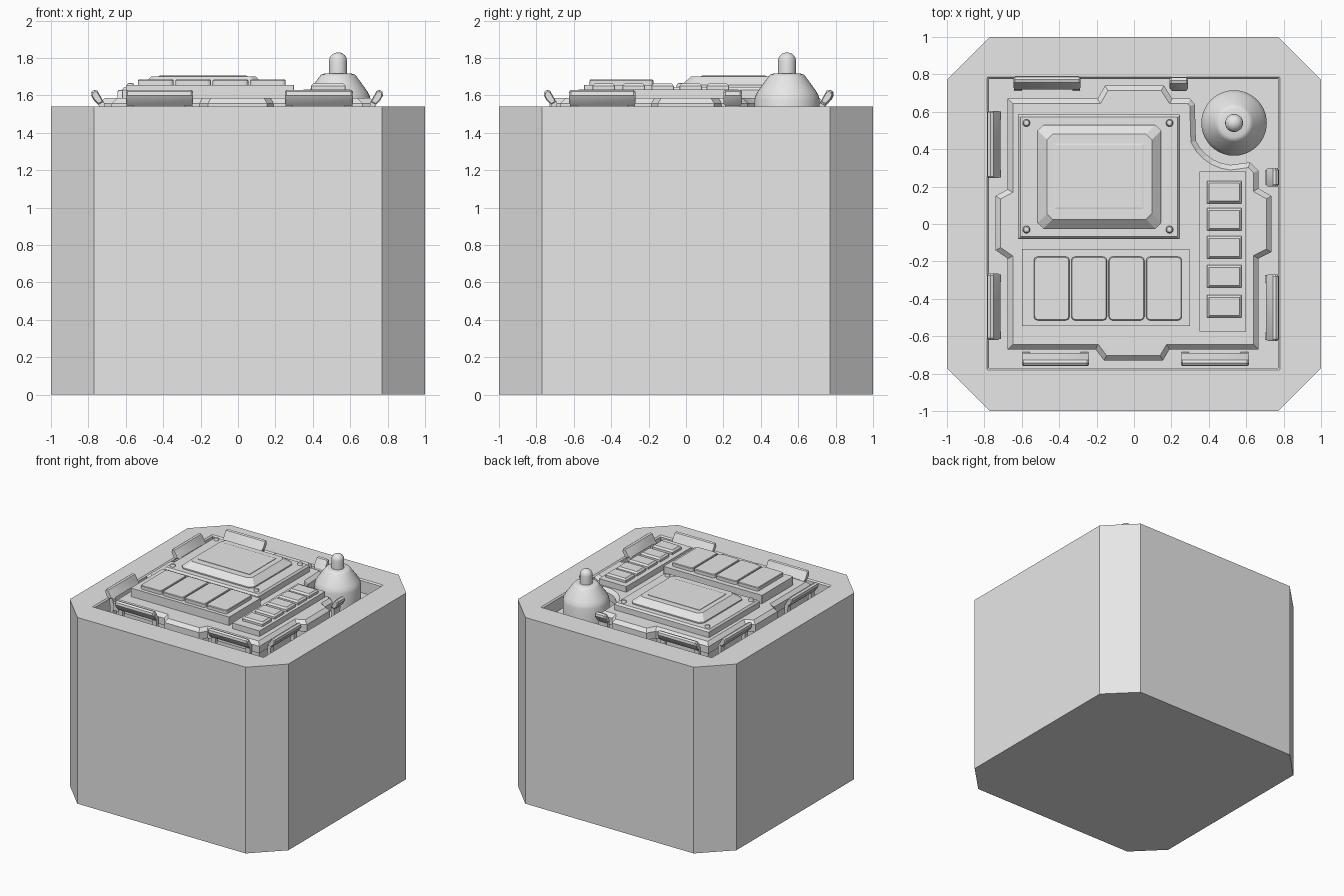
import bpy, bmesh, math
from mathutils import Vector

if "Cube" in bpy.data.objects:
    bpy.data.objects.remove(bpy.data.objects["Cube"])

grey = bpy.data.materials.new("plain_grey")
grey.diffuse_color = (0.8, 0.8, 0.8, 1)
grey.use_nodes = True
grey.node_tree.nodes["Principled BSDF"].inputs["Base Color"].default_value = grey.diffuse_color
FLOOR = 1.43


def finish(name, bm, smooth=None):
    bmesh.ops.recalc_face_normals(bm, faces=bm.faces)
    me = bpy.data.meshes.new(name)
    bm.to_mesh(me)
    bm.free()
    ob = bpy.data.objects.new(name, me)
    bpy.context.collection.objects.link(ob)
    me.materials.append(grey)
    if smooth:
        bpy.ops.object.select_all(action='DESELECT')
        ob.select_set(True)
        bpy.context.view_layer.objects.active = ob
        bpy.ops.object.shade_smooth_by_angle(angle=math.radians(smooth))
    return ob


def rrect(x0, x1, y0, y1, r=0.002, n=1):
    """Rectangle outline with rounded corners (n=1 gives chamfers)."""
    pts = []
    for cx, cy, a in ((x1 - r, y1 - r, 0), (x0 + r, y1 - r, 90),
                      (x0 + r, y0 + r, 180), (x1 - r, y0 + r, 270)):
        for i in range(n + 1):
            t = math.radians(a + 90 * i / n)
            pts.append((cx + r * math.cos(t), cy + r * math.sin(t)))
    return pts


def loft(name, rings, smooth=None):
    """Skin a stack of equal-count (outline, z) rings and cap both ends."""
    bm = bmesh.new()
    vs = [[bm.verts.new((x, y, z)) for x, y in pts] for pts, z in rings]
    for a, b in zip(vs, vs[1:]):
        for i in range(len(a)):
            j = (i + 1) % len(a)
            bm.faces.new((a[i], a[j], b[j], b[i]))
    bm.faces.new(vs[0])
    bm.faces.new(vs[-1])
    return finish(name, bm, smooth)


def block(name, x0, x1, y0, y1, levels, r=0.002, n=1):
    """Stepped block: levels are (inset, z) pairs."""
    return loft(name, [(rrect(x0 + d, x1 - d, y0 + d, y1 - d, r, n), z) for d, z in levels])


def lathe(name, profile, cx, cy, n=32):
    return loft(name, [([(cx + r * math.cos(2 * math.pi * i / n),
                          cy + r * math.sin(2 * math.pi * i / n)) for i in range(n)], z)
                       for r, z in profile], 35)


# Housing with chamfered corners and a square well in the top
loft("housing", [(rrect(-1, 1, -1, 1, 0.23), 0), (rrect(-1, 1, -1, 1, 0.23), 1.54),
                 (rrect(-.785, .78, -.78, .785), 1.54), (rrect(-.775, .77, -.77, .775), 1.53),
                 (rrect(-.775, .77, -.77, .775), FLOOR)])

# Main panel, notched around the dome
arc = [(0.535 + 0.225 * math.cos(math.radians(a)), 0.54 + 0.225 * math.sin(math.radians(a)))
       for a in range(205, 266, 12)]
outline = [(-.675, -.67), (-.205, -.67), (-.16, -.73), (.155, -.73), (.19, -.67), (.665, -.67),
           (.665, -.185), (.735, -.15), (.735, .15), (.665, .19), (.665, .285), (.62, .33)]
outline += arc[::-1] + [(.325, .64), (.30, .67), (.205, .67), (.16, .74), (-.155, .74),
                        (-.195, .67), (-.675, .67), (-.675, .185), (-.74, .15), (-.74, -.14),
                        (-.675, -.185)]


def panel(name, scale, z0, z1, bevel):
    bm = bmesh.new()
    face = bm.faces.new([bm.verts.new((x * scale, y * scale, z0)) for x, y in outline])
    ext = bmesh.ops.extrude_face_region(bm, geom=[face])
    top = [v for v in ext["geom"] if isinstance(v, bmesh.types.BMVert)]
    for v in top:
        v.co.z = z1
    if bevel:
        edges = [e for e in bm.edges if all(v.co.z == z1 or abs(v.co.z - z1) < 1e-5 for v in e.verts)]
        bmesh.ops.bevel(bm, geom=edges, offset=bevel, segments=1, affect='EDGES')
    return finish(name, bm)


panel("panel_underlay", 0.97, FLOOR, 1.50, 0)
panel("main_panel", 1.0, 1.50, 1.585, 0.027)

# Screen plate, raised bezel with sunken display, corner screws
block("screen_plate", -.62, .245, -.08, .585, [(0, 1.57), (0, 1.63), (.012, 1.645)])
block("screen_bezel", -.515, .145, -.025, .53,
      [(0, 1.63), (0, 1.655), (.045, 1.695), (.05, 1.70)], 0.03)
block("display", -.425, .05, .08, .43, [(0, 1.69), (0, 1.704), (.008, 1.706)])
for x in (-.575, .19):
    for y in (-.03, .54):
        lathe("screw", [(.02, 1.635), (.02, 1.655), (.014, 1.664), (.005, 1.667)], x, y, 16)

# Wide keypad with four rounded keys
block("keypad_base", -.60, .30, -.545, -.135, [(0, 1.57), (0, 1.655)])
for i in range(4):
    x = -.535 + .2 * i
    block("wide_key", x, x + .19, -.515, -.175,
          [(0, 1.64), (0, 1.68), (.004, 1.685)], 0.02, 4)

# Narrow column with five small keys
block("column_base", .35, .60, -.575, .28, [(0, 1.57), (0, 1.632)])
for y in (.17, .025, -.125, -.28, -.44):
    block("small_key", .39, .575, y - .06, y + .06,
          [(0, 1.62), (0, 1.65), (.012, 1.664)])

# Dome with a rounded pin
lathe("dome", [(.175, FLOOR), (.175, 1.575), (.170, 1.595), (.158, 1.62), (.100, 1.70),
               (.090, 1.711), (.075, 1.716), (.02, 1.717)], .535, .54, 40)
lathe("dome_pin", [(.048, 1.70), (.048, 1.785)] +
      [(.048 * math.cos(math.radians(a)), 1.785 + .045 * math.sin(math.radians(a)))
       for a in (20, 40, 60, 80)], .535, .54, 24)

# Bent clamps around the edge of the well: a leaning bar on two legs
BAR = [(.743, 1.545), (.772, 1.575), (.785, 1.60), (.782, 1.62), (.768, 1.63), (.752, 1.625),
       (.735, 1.595), (.715, 1.56)]
LEG = [(.74, FLOOR), (.743, 1.545), (.772, 1.575), (.745, 1.60), (.715, 1.56), (.71, FLOOR)]


def clamp(out, u0, u1, shift):
    o = Vector(out)
    side = Vector((abs(o.y), abs(o.x), 0))
    legs = [(u0 + .004, u0 + .045), (u1 - .045, u1 - .004)] if u1 - u0 > .2 else [(u0 + .01, u1 - .01)]
    bm = bmesh.new()
    for prof, a, b in [(BAR, u0, u1)] + [(LEG, a, b) for a, b in legs]:
        c = (sum(p[0] for p in prof) / len(prof), sum(p[1] for p in prof) / len(prof))
        rings = []
        # Bar ends are pulled in slightly for a soft corner
        for u, s in ((a, .75), (a + .01, 1), (b - .01, 1), (b, .75)):
            s = s if prof is BAR else 1
            rings.append([bm.verts.new(o * (c[0] + (d - c[0]) * s + shift) + side * u
                                       + Vector((0, 0, c[1] + (z - c[1]) * s))) for d, z in prof])
        for r, q in zip(rings, rings[1:]):
            for i in range(len(r)):
                j = (i + 1) % len(r)
                bm.faces.new((r[i], r[j], q[j], q[i]))
        bm.faces.new(rings[0])
        bm.faces.new(rings[-1])
    finish("edge_clamp", bm, 30)


for out, u0, u1, shift in (((0, -1, 0), -.60, -.24, -.025), ((0, -1, 0), .25, .615, -.025),
                           ((0, 1, 0), -.645, -.285, .005), ((0, 1, 0), .19, .29, 0),
                           ((-1, 0, 0), .245, .605, 0), ((-1, 0, 0), -.62, -.265, 0),
                           ((1, 0, 0), .20, .30, -.01), ((1, 0, 0), -.625, -.27, -.01)):
    clamp(out, u0, u1, shift)
